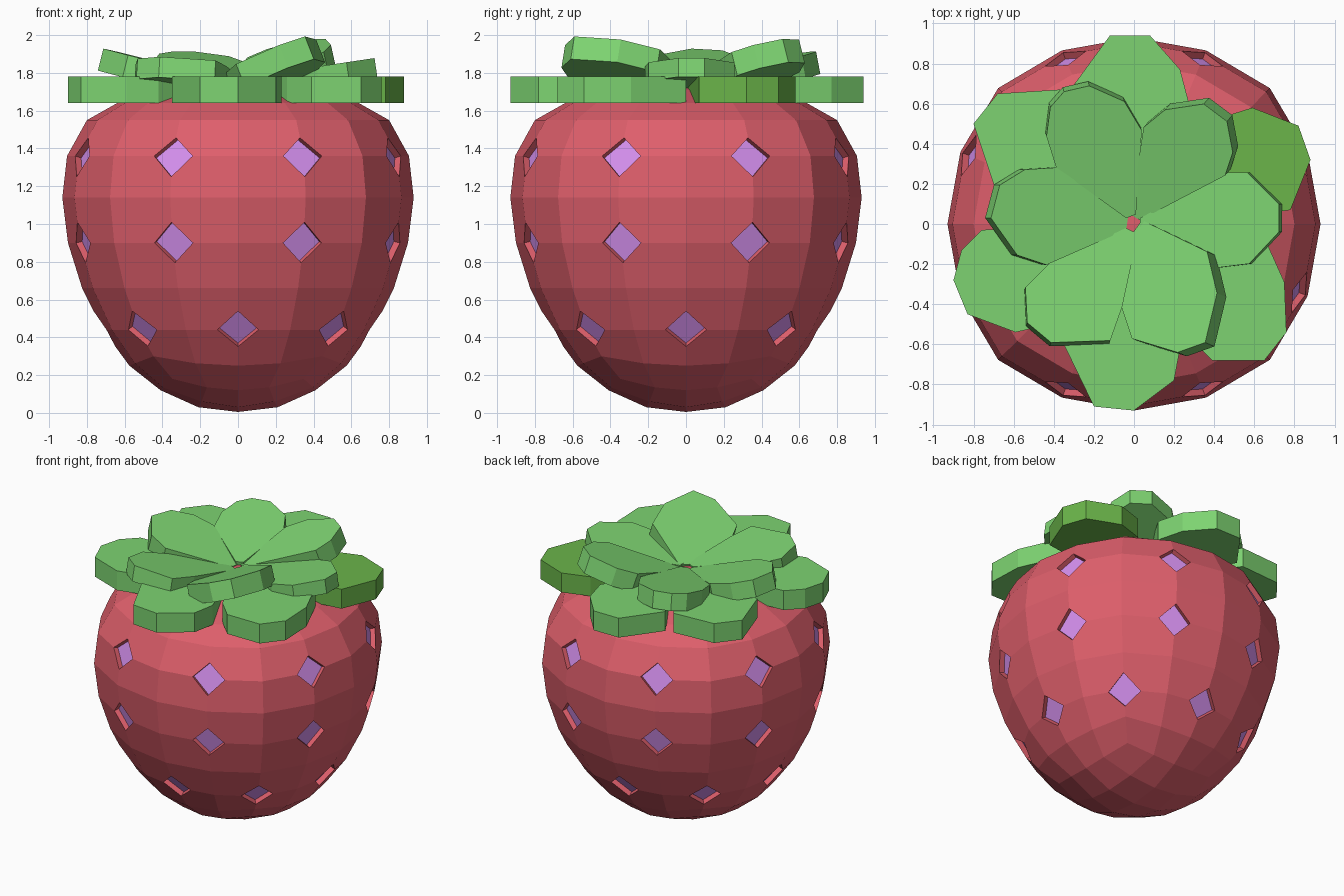
import bpy, bmesh
from math import sin, cos, pi
from mathutils import Vector

if "Cube" in bpy.data.objects:
    bpy.data.objects.remove(bpy.data.objects["Cube"])


def material(name, rgb):
    m = bpy.data.materials.new(name)
    m.diffuse_color = (*rgb, 1)
    m.use_nodes = True
    m.node_tree.nodes["Principled BSDF"].inputs["Base Color"].default_value = m.diffuse_color
    return m


RED = material("fruit_red", (0.73, 0.113, 0.147))
SEED = material("seed_purple", (0.66, 0.275, 0.85))
GREEN = material("leaf_green", (0.205, 0.65, 0.165))
DARK = material("leaf_dark", (0.145, 0.46, 0.068))


def finish(bm, name, mats):
    bmesh.ops.recalc_face_normals(bm, faces=bm.faces)
    me = bpy.data.meshes.new(name)
    bm.to_mesh(me)
    bm.free()
    for m in mats:
        me.materials.append(m)
    ob = bpy.data.objects.new(name, me)
    bpy.context.collection.objects.link(ob)
    return ob


# Fruit body: 16-sided rings, closed by small 4x4 grid caps (inner ring of 8).
# Each ring: radius, height, extra radius and extra height on the diagonals.
PROFILE = [(0.21, 0.03, 0.3, 0.03), (0.41, 0.12, 0.2, 0.06), (0.575, 0.25, 0.1, 0.05),
           (0.715, 0.44, 0.04, 0), (0.825, 0.66, 0.03, 0), (0.90, 0.90, 0.03, 0),
           (0.93, 1.14, 0.03, 0), (0.905, 1.36, 0.03, 0), (0.80, 1.55, 0.03, 0),
           (0.64, 1.64, 0.05, 0), (0.42, 1.71, 0.1, -0.01), (0.21, 1.74, 0.15, 0)]
bm = bmesh.new()
rings = []
for i, (r, z, bulge, rise) in enumerate(PROFILE):
    n = 8 if i in (0, len(PROFILE) - 1) else 16
    ring = []
    for k in range(n):
        t = 2 * pi * k / n
        w = sin(2 * t) ** 4
        s = r * (1 + bulge * w)
        ring.append(bm.verts.new((s * cos(t), s * sin(t), z + rise * w)))
    rings.append(ring)
for a, b in zip(rings[1:-2], rings[2:-1]):
    for k in range(16):
        j = (k + 1) % 16
        bm.faces.new((a[k], a[j], b[j], b[k]))
for inner, outer, z in ((rings[0], rings[1], 0.005), (rings[-1], rings[-2], 1.755)):
    pole = bm.verts.new((0, 0, z))
    for c in range(1, 8, 2):                       # corners at 45 degrees
        o = 2 * c
        p, q = inner[c - 1], inner[(c + 1) % 8]
        bm.faces.new((pole, p, inner[c], q))
        bm.faces.new((p, outer[o - 2], outer[o - 1], inner[c]))
        bm.faces.new((inner[c], outer[o - 1], outer[o], outer[(o + 1) % 16]))
        bm.faces.new((q, inner[c], outer[(o + 1) % 16], outer[(o + 2) % 16]))
bmesh.ops.recalc_face_normals(bm, faces=bm.faces)

# Seed pockets: alternate ring corners cut to diamonds and pushed inward
corners = [rings[row][k] for row, start in ((3, 0), (5, 1), (7, 1))
           for k in range(start, 16, 2)]
res = bmesh.ops.bevel(bm, geom=corners, offset=0.11, offset_type='OFFSET',
                      segments=1, profile=0.5, affect='VERTICES')
diamonds = [f for f in res["faces"] if len(f.verts) == 4 and f.calc_area() < 0.035]
for f in bmesh.ops.extrude_discrete_faces(bm, faces=diamonds)["faces"]:
    f.normal_update()
    shift = f.normal * -0.035
    for v in f.verts:
        v.co += shift
    f.material_index = 1
finish(bm, "fruit_body", [RED, SEED])


def leaf(name, outline, z, thick, tilt=(0, 0), mat=GREEN, scale=1.0):
    """Prism on a plane that rises by tilt (per unit x, per unit y)."""
    gx, gy = tilt
    normal = Vector((-gx, -gy, 1)).normalized()
    bm = bmesh.new()
    pts = [(x * scale, y * scale) for x, y in outline]
    face = bm.faces.new([bm.verts.new((x, y, z + gx * x + gy * y)) for x, y in pts])
    ext = bmesh.ops.extrude_face_region(bm, geom=[face], use_keep_orig=True)
    for g in ext["geom"]:
        if isinstance(g, bmesh.types.BMVert):
            g.co -= normal * thick
    finish(bm, name, [mat])


# Lower ring of flat leaves
LOWER = [
    [(-0.08, 0.28), (0.1, 0.28), (0.28, 0.58), (0.23, 0.77), (0.08, 0.94), (-0.12, 0.94),
     (-0.31, 0.68)],
    [(0.28, 0.0), (0.78, 0.07), (0.88, 0.32), (0.82, 0.49), (0.59, 0.58), (0.4, 0.52),
     (0.18, 0.24)],
    [(0.14, -0.28), (0.3, -0.03), (0.62, 0.0), (0.75, -0.29), (0.76, -0.54), (0.76, -0.68),
     (0.39, -0.68), (0.26, -0.55)],
    [(-0.1, -0.28), (0.1, -0.28), (0.23, -0.62), (0.2, -0.78), (0, -0.93), (-0.2, -0.91),
     (-0.35, -0.6)],
    [(-0.3, 0.0), (-0.76, -0.03), (-0.86, -0.13), (-0.9, -0.28), (-0.83, -0.45),
     (-0.59, -0.54), (-0.42, -0.5), (-0.15, -0.28)],
    [(-0.28, 0.05), (-0.69, 0.17), (-0.8, 0.5), (-0.68, 0.65), (-0.37, 0.67), (-0.1, 0.28)],
]
LOWER[2][5] = (0.65, -0.68)
for i, pts in enumerate(LOWER):
    leaf(f"lower_leaf_{i + 1}", pts, 1.78, 0.14, mat=DARK if i == 1 else GREEN)

# Upper ring of leaves, each tilted up toward its tip
UPPER = [
    ([(-0.03, 0.04), (-0.4, 0.29), (-0.56, 0.28), (-0.69, 0.2), (-0.735, 0.03),
      (-0.6, -0.16), (-0.45, -0.21), (-0.04, -0.03)], 1.75, 0.12, (-0.25, 0.01), 0.97),
    ([(-0.04, 0.03), (-0.4, 0.29), (-0.45, 0.45), (-0.43, 0.6), (-0.36, 0.68),
      (-0.23, 0.71), (-0.05, 0.63), (0.04, 0.48), (0.01, 0.05)], 1.77, 0.12, (-0.05, 0.19), 0.97),
    ([(-0.02, 0.05), (0.05, 0.5), (0.16, 0.59), (0.36, 0.62), (0.48, 0.53),
      (0.51, 0.37), (0.47, 0.25), (0.03, 0.02)], 1.75, 0.13, (0.22, 0.25), 0.965),
    ([(0.03, 0.03), (0.47, 0.26), (0.57, 0.26), (0.73, 0.1), (0.73, -0.04),
      (0.58, -0.2), (0.42, -0.22), (0.03, -0.02)], 1.77, 0.10, (0.15, 0), 0.99),
    ([(0.04, 0.02), (0.37, -0.14), (0.42, -0.35), (0.36, -0.6), (0.22, -0.65),
      (-0.01, -0.58), (-0.07, -0.4), (-0.01, -0.05)], 1.76, 0.13, (0.39, -0.16), 0.985),
    ([(0.02, -0.05), (-0.06, -0.42), (-0.12, -0.59), (-0.42, -0.6), (-0.54, -0.5),
      (-0.55, -0.32), (-0.43, -0.2), (-0.04, -0.02)], 1.76, 0.11, (-0.06, -0.17), 0.985),
]
for i, (pts, z, thick, tilt, scale) in enumerate(UPPER):
    leaf(f"upper_leaf_{i + 1}", pts, z, thick, tilt, scale=scale)
